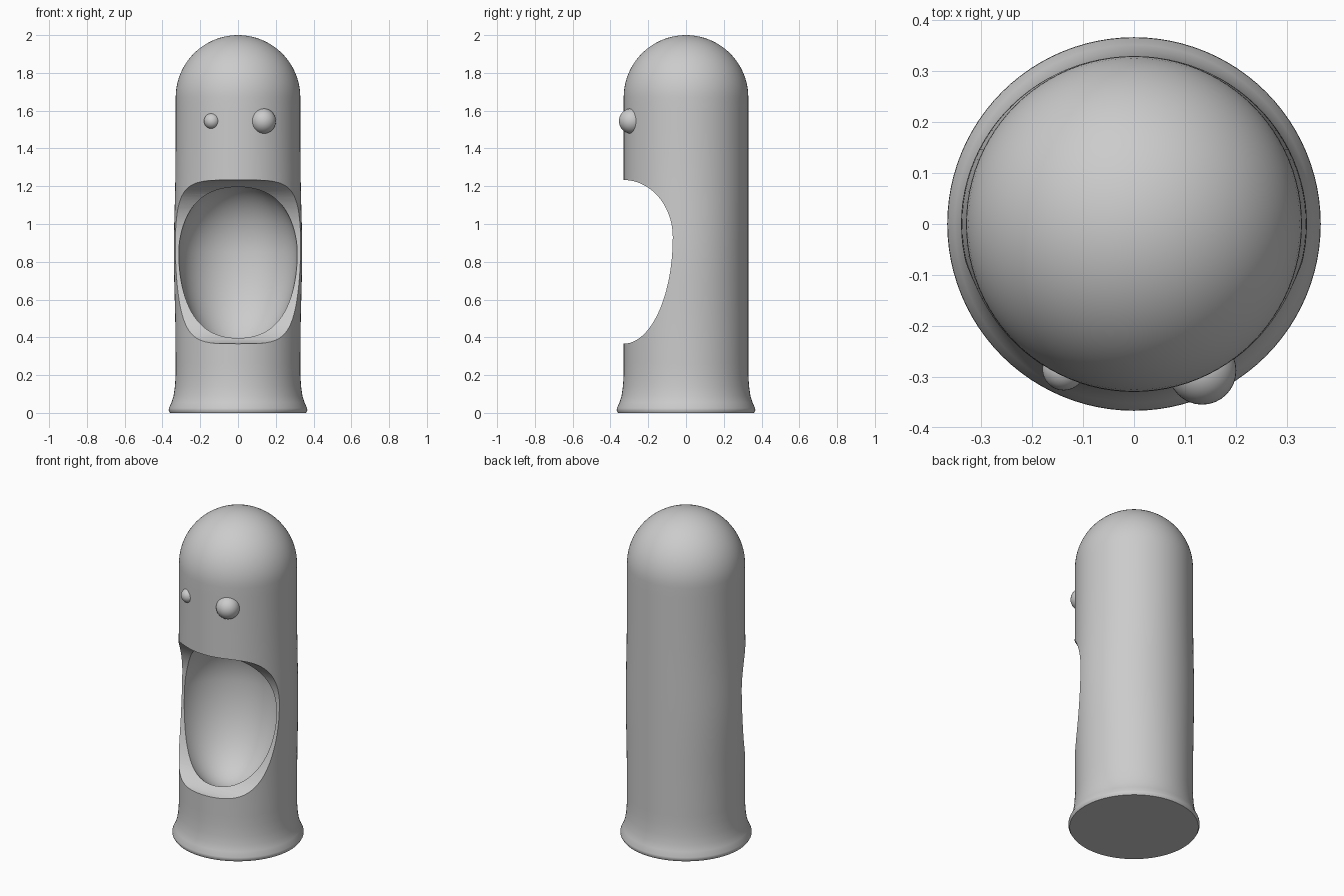
import bpy, bmesh, math
from mathutils import Vector

if "Cube" in bpy.data.objects:
    bpy.data.objects.remove(bpy.data.objects["Cube"])


def make_object(name, bm):
    bmesh.ops.recalc_face_normals(bm, faces=bm.faces[:])
    mesh = bpy.data.meshes.new(name)
    bm.to_mesh(mesh)
    bm.free()
    obj = bpy.data.objects.new(name, mesh)
    bpy.context.collection.objects.link(obj)
    return obj


def smooth(obj, angle=40):
    bpy.ops.object.select_all(action='DESELECT')
    obj.select_set(True)
    bpy.context.view_layer.objects.active = obj
    bpy.ops.object.shade_smooth_by_angle(angle=math.radians(angle))


def lathe(name, profile, sides=96):
    bm = bmesh.new()
    rings = []
    for r, z in profile:
        # slight sideways bulge around the mouth
        bulge = 1 + 0.03 * math.exp(-((z - 0.85) / 0.3) ** 2)
        ring = []
        for i in range(sides):
            a = 2 * math.pi * i / sides
            ring.append(bm.verts.new((r * math.cos(a) * bulge, r * math.sin(a), z)))
        rings.append(ring)
    for low, high in zip(rings, rings[1:]):
        for i in range(sides):
            j = (i + 1) % sides
            bm.faces.new((low[i], low[j], high[j], high[i]))
    bm.faces.new(rings[0][::-1])
    tip = bm.verts.new((0, 0, 2.0))
    for i in range(sides):
        bm.faces.new((rings[-1][i], rings[-1][(i + 1) % sides], tip))
    return make_object(name, bm)


def subtract(target, cutter):
    cutter.hide_render = True
    cut = target.modifiers.new("cut", 'BOOLEAN')
    cut.operation = 'DIFFERENCE'
    cut.solver = 'EXACT'
    cut.object = cutter
    bpy.context.view_layer.objects.active = target
    bpy.ops.object.modifier_apply(modifier=cut.name)
    bpy.data.objects.remove(cutter, do_unlink=True)


# Body: flared foot, straight tube, round dome
profile = [(0.36, 0.0), (0.367, 0.012), (0.366, 0.025), (0.352, 0.055),
           (0.341, 0.09), (0.334, 0.14), (0.33, 0.2)]
profile += [(0.33, 0.2 + 1.47 * i / 24) for i in range(1, 25)]
profile += [(0.33 * math.cos(a), 1.67 + 0.33 * math.sin(a))
            for a in (math.pi / 2 * i / 20 for i in range(1, 20))]
body = lathe("body", profile)

# Lip opening: half-oval side profile pushed right through from side to side
bm = bmesh.new()
outline = [(-0.5, 0.366), (-0.33, 0.366)]
for i in range(1, 48):
    a = -math.pi / 2 + math.pi * i / 48
    height = 0.303 if a > 0 else 0.564
    outline.append((-0.33 + 0.26 * math.cos(a), 0.93 + height * math.sin(a)))
outline += [(-0.33, 1.233), (-0.5, 1.233)]
face = bm.faces.new([bm.verts.new((-0.5, y, z)) for y, z in outline])
side = bmesh.ops.extrude_face_region(bm, geom=[face])
bmesh.ops.translate(bm, vec=(1, 0, 0),
                    verts=[g for g in side["geom"] if isinstance(g, bmesh.types.BMVert)])
subtract(body, make_object("lip_cutter", bm))

# Mouth hollow: rounded bag behind the lips
bm = bmesh.new()
bmesh.ops.create_uvsphere(bm, u_segments=96, v_segments=64, radius=1)
for v in bm.verts:
    x, y, z = v.co
    v.co = Vector((x * 0.315, -0.1 + y * 0.3,
                   0.85 + z * (0.37 if z > 0 else 0.52)))
subtract(body, make_object("hollow_cutter", bm))
smooth(body)

# Eyes: one small, one large
for name, x, y, r in (("small_eye", -0.138, -0.285, 0.042),
                      ("large_eye", 0.134, -0.288, 0.067)):
    bm = bmesh.new()
    bmesh.ops.create_uvsphere(bm, u_segments=32, v_segments=20, radius=r)
    eye = make_object(name, bm)
    eye.location = (x, y, 1.545)
    smooth(eye)
